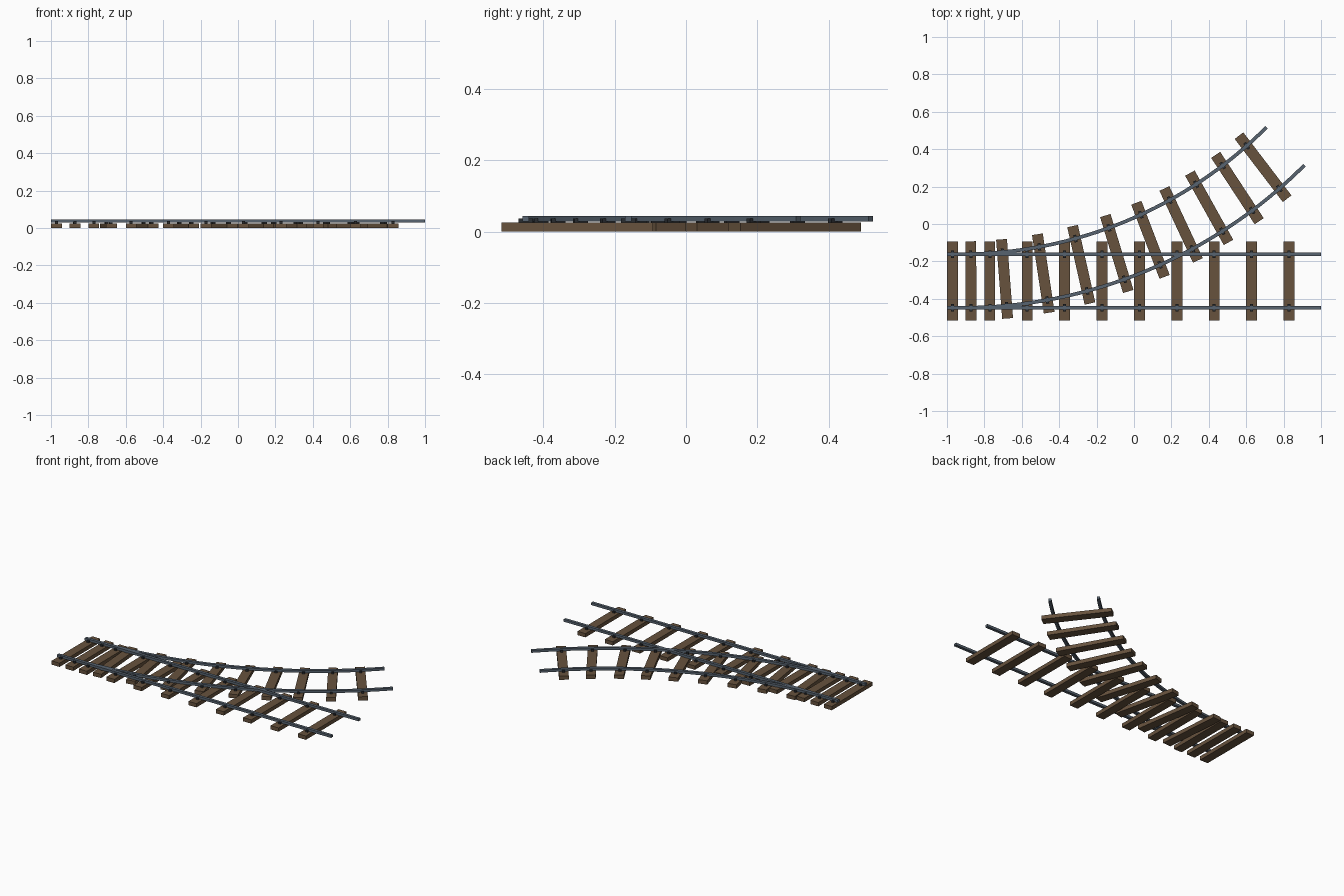
import bpy, bmesh, math
from mathutils import Matrix, Vector

if "Cube" in bpy.data.objects:
    bpy.data.objects.remove(bpy.data.objects["Cube"])


def material(name, rgb):
    m = bpy.data.materials.new(name)
    m.diffuse_color = (*rgb, 1)
    m.use_nodes = True
    m.node_tree.nodes["Principled BSDF"].inputs["Base Color"].default_value = m.diffuse_color
    return m


WOOD = material("brown wood", (0.135, 0.085, 0.047))
STEEL = material("blue grey steel", (0.095, 0.125, 0.16))
IRON = material("dark iron", (0.022, 0.025, 0.03))

MID_Y = -0.305        # centre line of the straight track
GAUGE = 0.1435        # half distance between the rails
RADIUS = 2.46         # centre line radius of the branch
ARC_X = -0.93         # where the branch starts to bend
RAIL_Z = (0.028, 0.044)
RAIL_W = 0.019


def finish(name, bm, mat):
    bmesh.ops.recalc_face_normals(bm, faces=bm.faces)
    me = bpy.data.meshes.new(name)
    bm.to_mesh(me)
    bm.free()
    me.materials.append(mat)
    ob = bpy.data.objects.new(name, me)
    bpy.context.collection.objects.link(ob)
    return ob


def box(name, size, matrix, mat):
    bm = bmesh.new()
    bmesh.ops.create_cube(bm, size=1, matrix=matrix @ Matrix.Diagonal((*size, 1)))
    return finish(name, bm, mat)


def rail(name, path, mat):
    """Sweep a rectangular section along (x, y, heading) stations."""
    bm = bmesh.new()
    rings = []
    for x, y, a in path:
        n = Vector((-math.sin(a), math.cos(a), 0)) * RAIL_W / 2
        p = Vector((x, y, 0))
        rings.append([bm.verts.new(p + s * n + Vector((0, 0, RAIL_Z[k])))
                      for s, k in ((-1, 0), (1, 0), (1, 1), (-1, 1))])
    for r, q in zip(rings, rings[1:]):
        for i in range(4):
            j = (i + 1) % 4
            bm.faces.new((r[i], r[j], q[j], q[i]))
    bm.faces.new(rings[0])
    bm.faces.new(rings[-1])
    return finish(name, bm, mat)


def sleeper(name, x, y, angle):
    """Wooden sleeper with an iron rail chair under each rail."""
    m = Matrix.Translation((x, y, 0)) @ Matrix.Rotation(angle, 4, 'Z')
    box(name, (0.058, 0.424, 0.025), m @ Matrix.Translation((0, 0, 0.0125)), WOOD)
    for side in (-1, 1):
        box(name + "_rail_chair", (0.016, 0.04, 0.011),
            m @ Matrix.Translation((0, side * GAUGE, 0.0305)), IRON)


# straight track
for side in (-1, 1):
    y = MID_Y + side * GAUGE
    rail("straight_rail", [(-1, y, 0), (1, y, 0)], STEEL)
for i in range(10):
    sleeper("straight_sleeper", -0.971 + 0.2 * i, MID_Y, 0)

# curved branch rails: short straight lead, then a 45 degree arc
for side in (-1, 1):
    r = RADIUS - side * GAUGE
    path = [(-1, MID_Y + side * GAUGE, 0)]
    for i in range(33):
        a = math.radians(45) * i / 32
        path.append((ARC_X + r * math.sin(a), MID_Y + RADIUS - r * math.cos(a), a))
    rail("branch_rail", path, STEEL)

# branch sleepers centred on the arc, turning evenly
xs = (-0.872, -0.692, -0.485, -0.282, -0.092, 0.088, 0.252, 0.402, 0.553, 0.69)
for i, x in enumerate(xs):
    a = math.asin((x - ARC_X) / RADIUS)
    sleeper("branch_sleeper", x, MID_Y + RADIUS * (1 - math.cos(a)),
            math.radians(0.3 + 4.12 * i))
